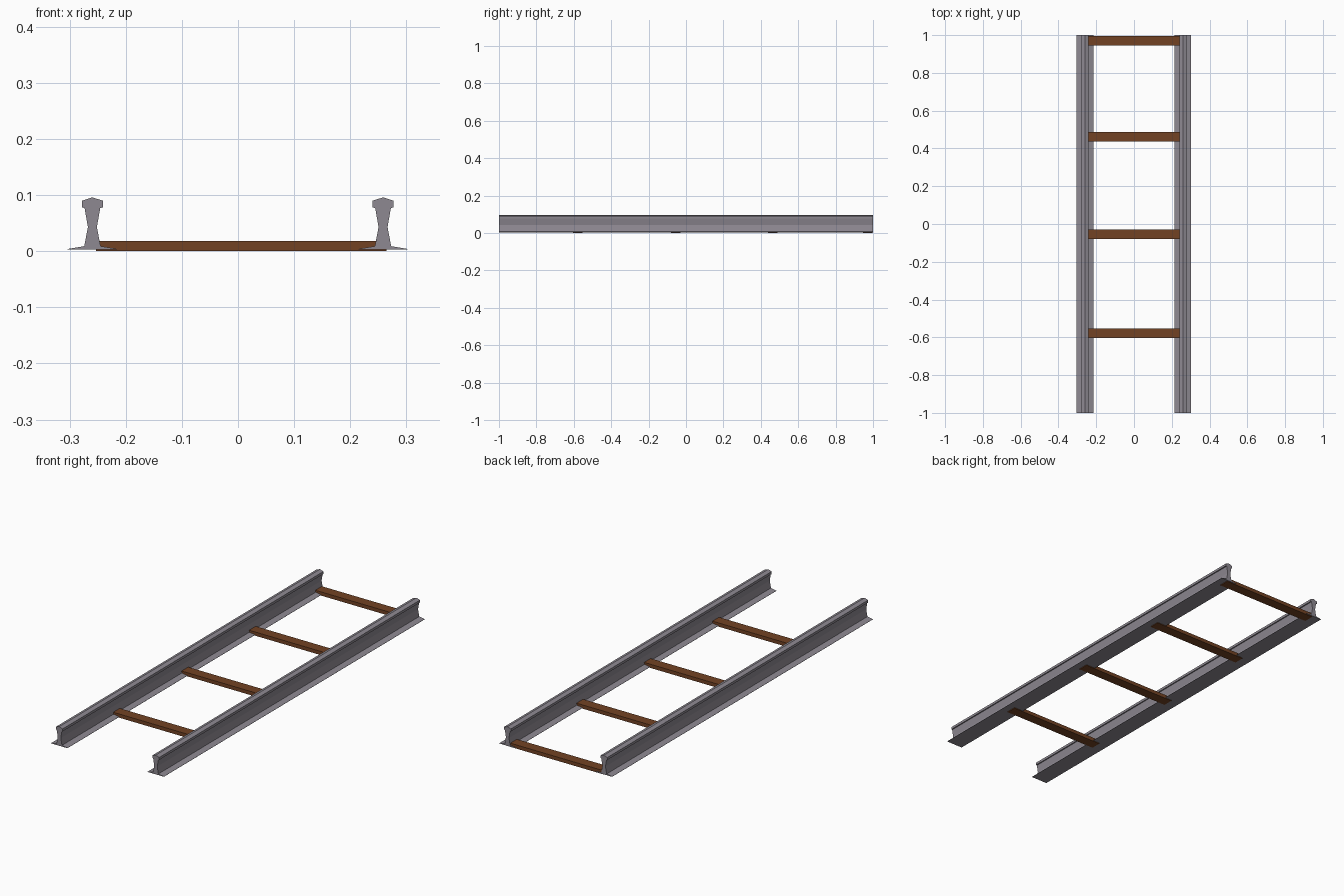
import bpy, bmesh

if "Cube" in bpy.data.objects:
    bpy.data.objects.remove(bpy.data.objects["Cube"])

def material(name, rgb):
    m = bpy.data.materials.new(name)
    m.diffuse_color = (*rgb, 1)
    m.use_nodes = True
    m.node_tree.nodes["Principled BSDF"].inputs["Base Color"].default_value = m.diffuse_color
    return m

steel = material("steel grey", (0.27, 0.25, 0.285))
wood = material("brown wood", (0.17, 0.055, 0.017))

def prism(name, outline, a, b, along, mat):
    """Extrude a closed outline from a to b; along maps (u, v, t) to xyz."""
    bm = bmesh.new()
    face = bm.faces.new([bm.verts.new(along(u, v, a)) for u, v in outline])
    shift = [q - p for p, q in zip(along(0, 0, a), along(0, 0, b))]
    ext = bmesh.ops.extrude_face_region(bm, geom=[face], use_keep_orig=True)
    bmesh.ops.translate(bm, vec=shift,
                        verts=[g for g in ext["geom"] if isinstance(g, bmesh.types.BMVert)])
    bmesh.ops.recalc_face_normals(bm, faces=bm.faces)
    me = bpy.data.meshes.new(name)
    bm.to_mesh(me)
    bm.free()
    me.materials.append(mat)
    ob = bpy.data.objects.new(name, me)
    bpy.context.collection.objects.link(ob)
    return ob

# Rail section: half outline from foot to crown, mirrored
half = [(0.044, 0.003), (0.044, 0.004), (0.0145, 0.009), (0.008, 0.043),
        (0.014, 0.077), (0.0185, 0.078), (0.0185, 0.090)]
section = half + [(0, 0.096)] + [(-x, z) for x, z in reversed(half)]
for side, cx in (("left", -0.2595), ("right", 0.2585)):
    prism(side + "_rail", section, -1, 1, lambda u, v, t, cx=cx: (cx + u, t, v), steel)

# Wooden sleepers
tie = [(-0.025, 0), (0.025, 0), (0.025, 0.018), (-0.025, 0.018)]
for i, y in enumerate((0.971, 0.463, -0.055, -0.579)):
    prism(f"sleeper_{i + 1}", tie, -0.253, 0.265, lambda u, v, t, y=y: (t, y + u, v), wood)
